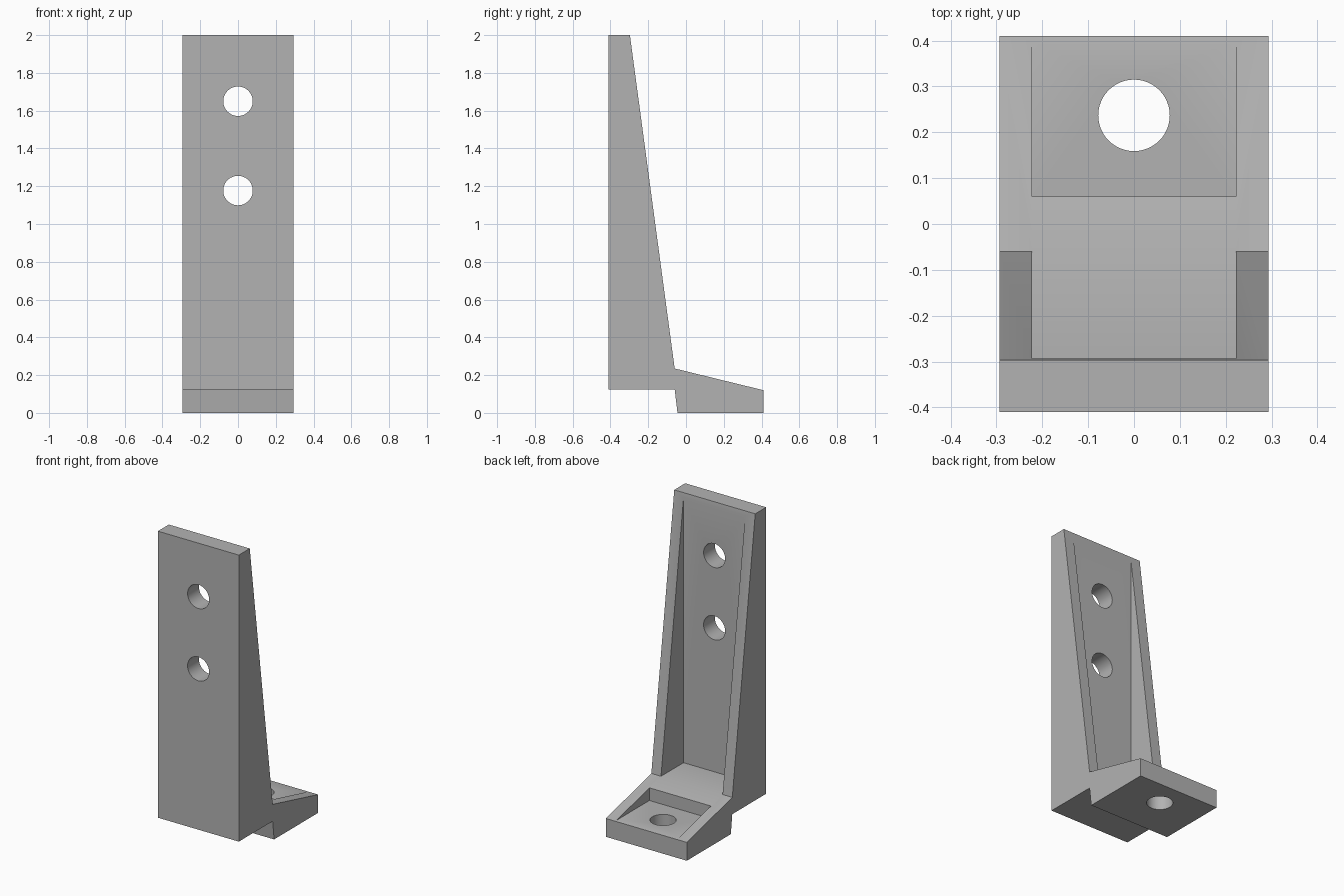
import bpy
import math
from mathutils import Matrix
import bmesh

if "Cube" in bpy.data.objects:
    bpy.data.objects.remove(bpy.data.objects["Cube"], do_unlink=True)

HALF_WIDTH = 0.293
POCKET_HALF = 0.223
HOLE_RADIUS = 0.078


def make_material(name, color):
    mat = bpy.data.materials.new(name)
    mat.use_nodes = True
    mat.diffuse_color = color
    mat.node_tree.nodes["Principled BSDF"].inputs["Base Color"].default_value = color
    return mat


def link_mesh(name, bm):
    bmesh.ops.recalc_face_normals(bm, faces=bm.faces)
    mesh = bpy.data.meshes.new(name)
    bm.to_mesh(mesh)
    bm.free()
    obj = bpy.data.objects.new(name, mesh)
    bpy.context.collection.objects.link(obj)
    return obj


def extrude_profile(name, profile, half):
    """Extrude a (y, z) outline across x from -half to +half."""
    bm = bmesh.new()
    face = bm.faces.new([bm.verts.new((-half, y, z)) for y, z in profile])
    ext = bmesh.ops.extrude_face_region(bm, geom=[face])
    moved = [g for g in ext["geom"] if isinstance(g, bmesh.types.BMVert)]
    bmesh.ops.translate(bm, verts=moved, vec=(2 * half, 0, 0))
    return link_mesh(name, bm)


def drill(name, location, rotation):
    bm = bmesh.new()
    bmesh.ops.create_cone(bm, cap_ends=True, segments=48, radius1=HOLE_RADIUS,
                          radius2=HOLE_RADIUS, depth=0.5,
                          matrix=Matrix.Translation(location) @ rotation)
    return link_mesh(name, bm)


# Solid side outline: upright, sloped rib edge, foot with stepped underside
bracket = extrude_profile("angle_bracket", [
    (-0.41, 0.125), (-0.41, 2.0), (-0.297, 2.0), (-0.06, 0.235),
    (0.41, 0.12), (0.41, 0.0), (-0.045, 0.0), (-0.06, 0.125)], HALF_WIDTH)
bracket.data.materials.append(make_material("grey metal", (0.45, 0.45, 0.45, 1)))

# Recess between the ribs, recess in the foot, and the bolt holes
sideways = Matrix.Rotation(math.pi / 2, 4, "X")
cutters = [
    extrude_profile("rib_recess_cutter", [
        (-0.293, 0.235), (-0.293, 2.1), (0.2, 2.1), (0.2, 0.235)], POCKET_HALF),
    extrude_profile("foot_recess_cutter", [
        (0.06, 0.1225), (0.06, 0.4), (0.5, 0.4), (0.5, 0.1225)], POCKET_HALF),
    drill("upper_hole_cutter", (0, -0.35, 1.65), sideways),
    drill("lower_hole_cutter", (0, -0.35, 1.177), sideways),
    drill("foot_hole_cutter", (0, 0.237, 0.1), Matrix.Identity(4)),
]

bpy.ops.object.select_all(action="DESELECT")
bpy.context.view_layer.objects.active = bracket
bracket.select_set(True)
for cutter in cutters:
    cutter.hide_render = True
    mod = bracket.modifiers.new(cutter.name, "BOOLEAN")
    mod.operation = "DIFFERENCE"
    mod.solver = "EXACT"
    mod.object = cutter
    bpy.ops.object.modifier_apply(modifier=mod.name)
    bpy.data.objects.remove(cutter, do_unlink=True)

bpy.ops.object.shade_smooth_by_angle(angle=math.radians(30))
